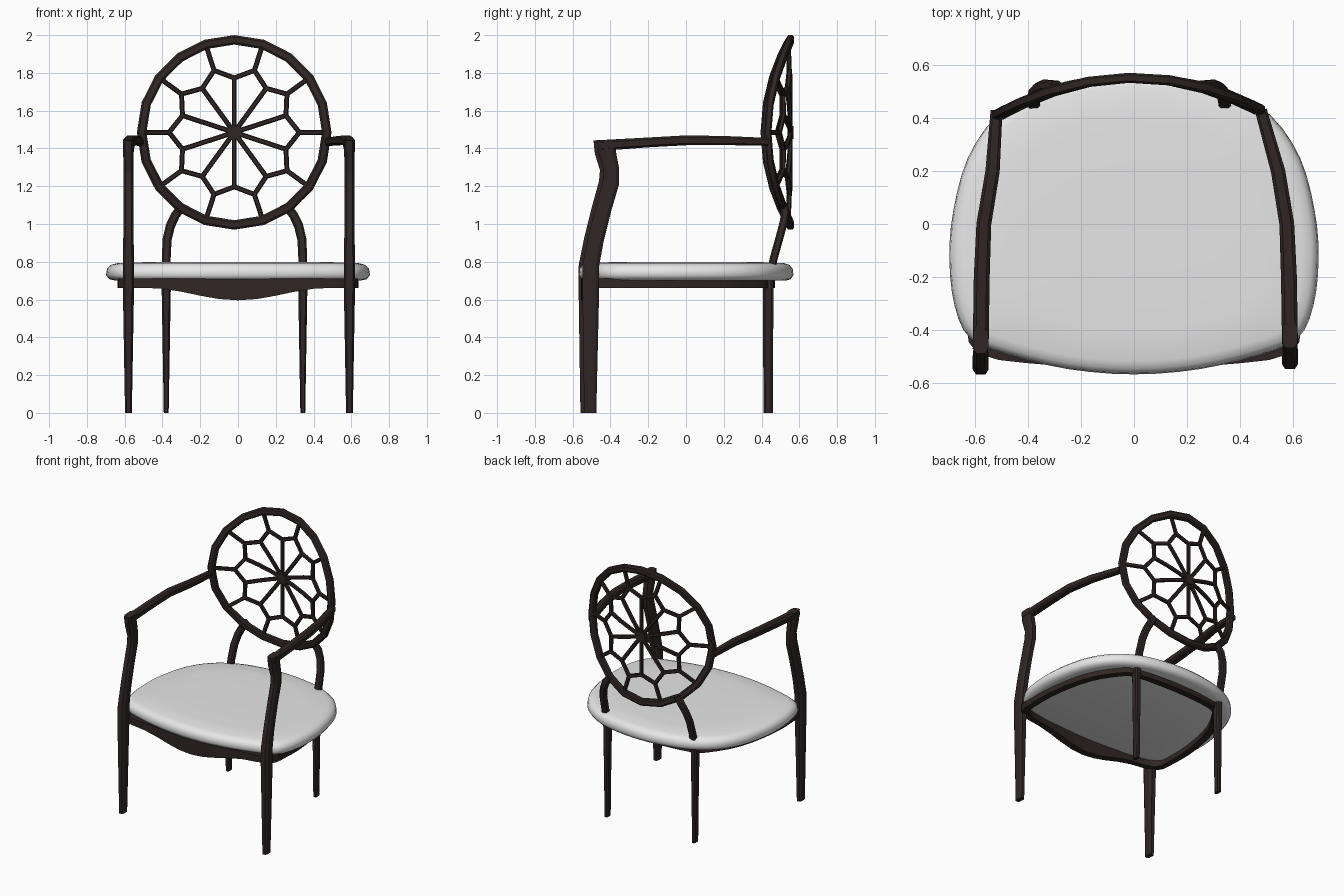
import bpy, bmesh, math
from mathutils import Vector

if "Cube" in bpy.data.objects:
    bpy.data.objects.remove(bpy.data.objects["Cube"])

def material(name, rgb):
    m = bpy.data.materials.new(name)
    m.diffuse_color = (*rgb, 1)
    m.use_nodes = True
    m.node_tree.nodes["Principled BSDF"].inputs["Base Color"].default_value = m.diffuse_color
    return m

WOOD = material("dark wood", (0.03, 0.019, 0.019))
FABRIC = material("white fabric", (0.8, 0.8, 0.8))

def finish(name, bm, mat, angle):
    bmesh.ops.recalc_face_normals(bm, faces=bm.faces)
    me = bpy.data.meshes.new(name)
    bm.to_mesh(me)
    bm.free()
    me.materials.append(mat)
    ob = bpy.data.objects.new(name, me)
    bpy.context.collection.objects.link(ob)
    bpy.ops.object.select_all(action='DESELECT')
    ob.select_set(True)
    bpy.context.view_layer.objects.active = ob
    bpy.ops.object.shade_smooth_by_angle(angle=math.radians(angle))
    return ob

def bridge(bm, a, b):
    n = len(a)
    for i in range(n):
        bm.faces.new((a[i], a[(i + 1) % n], b[(i + 1) % n], b[i]))

# chamfered square cross-section, unit width
C = 0.3
SECTION = [(.5, -C), (.5, C), (C, .5), (-C, .5), (-.5, C), (-.5, -C), (-C, -.5), (C, -.5)]

def sweep(bm, path, sizes, ref, closed=False):
    """Sweep the section along path; sizes = (along ref, across ref) per point."""
    pts = [Vector(p) for p in path]
    n = len(pts)
    rings = []
    for i, p in enumerate(pts):
        if closed:
            t = pts[(i + 1) % n] - pts[i - 1]
        else:
            t = pts[min(i + 1, n - 1)] - pts[max(i - 1, 0)]
        t.normalize()
        u = Vector(ref)
        u = (u - t * u.dot(t)).normalized()
        v = t.cross(u)
        w, d = sizes[i] if isinstance(sizes, list) else sizes
        rings.append([bm.verts.new(p + u * a * w + v * b * d) for a, b in SECTION])
    for a, b in zip(rings, rings[1:]):
        bridge(bm, a, b)
    if closed:
        bridge(bm, rings[-1], rings[0])
    else:
        bm.faces.new(rings[0])
        bm.faces.new(rings[-1])

def spline(points, steps):
    """Closed Catmull-Rom curve through 2D points."""
    n, out = len(points), []
    for i in range(n):
        a, b, c, d = (Vector(points[(i + k) % n]) for k in (-1, 0, 1, 2))
        for s in range(steps):
            t = s / steps
            out.append(0.5 * (2 * b + (c - a) * t + (2 * a - 5 * b + 4 * c - d) * t**2
                              + (3 * b - a - 3 * c + d) * t**3))
    return out

def mirrored(half):
    """Closed outline from the half running front centre to back centre."""
    return half + [(-x, y) for x, y in reversed(half[1:-1])]

# seat cushion: stacked, inset copies of one outline
outline = spline(mirrored([(0, -.57), (.25, -.55), (.48, -.495), (.62, -.435), (.68, -.31),
                           (.70, -.13), (.685, .05), (.63, .25), (.52, .41), (.36, .51),
                           (.18, .555), (0, .57)]), 3)
bm = bmesh.new()
layers = []
for s, z in [(.925, .70), (.975, .708), (.998, .73), (.99, .765), (.96, .784), (.91, .793), (.7, .798), (.35, .8)]:
    layers.append([bm.verts.new((p.x * s, p.y * s, z)) for p in outline])
for a, b in zip(layers, layers[1:]):
    bridge(bm, a, b)
bm.faces.new(layers[0])
bm.faces.new(layers[-1])
finish("seat_cushion", bm, FABRIC, 60)

# seat rail with a drooping front apron
rail = spline(mirrored([(0, -.555), (.3, -.535), (.59, -.49), (.635, -.33), (.63, -.1),
                        (.57, .17), (.45, .37), (.34, .44), (0, .47)]), 3)
bm = bmesh.new()
loops = [[], [], [], []]
for p in rail:
    low = .662
    if p.y < -.3 and abs(p.x) < .48:
        low -= .033 * (1 + math.cos(math.pi * p.x / .48))
    q = p - p.normalized() * .05
    for k, (r, z) in enumerate([(p, .712), (p, low), (q, low), (q, .712)]):
        loops[k].append(bm.verts.new((r.x, r.y, z)))
for k in range(4):
    bridge(bm, loops[k], loops[(k + 1) % 4])
finish("seat_rail", bm, WOOD, 35)

# round back, bowed around the sitter
CX, CZ = -.02, 1.485
def back(r, deg):
    a = math.radians(deg)
    dx = r * math.cos(a)
    return (CX + dx, .553 - .135 * (dx / .5) ** 2 + .02 * dx, CZ + r * math.sin(a))

bm = bmesh.new()
sweep(bm, [back(.49, 90 + 18 * i) for i in range(20)], (.038, .05), (0, 1, 0), True)
finish("back_ring", bm, WOOD, 25)

bm = bmesh.new()
for i in range(10):
    a = 18 + 36 * i
    sweep(bm, [back(.29 * k / 3, a) for k in range(4)], (.022, .026), (0, 1, 0))
    sweep(bm, [back(.34, a + 18), back(.48, a + 18)], (.022, .026), (0, 1, 0))
    for side in (-18, 18):
        sweep(bm, [back(.288, a), back(.345, a + side)], (.022, .026), (0, 1, 0))
x, y, z = back(0, 0)
sweep(bm, [(x, y - .016, z), (x, y + .016, z)], (.07, .07), (1, 0, 0))
finish("back_lattice", bm, WOOD, 25)

# legs and arms; the two sides differ by a small offset
for name, s, fx, fy, rx in [("left", -1, -.58, -.012, -.38), ("right", 1, .59, .008, .343)]:
    # front leg rising into the arm post
    bm = bmesh.new()
    path = [(0, -.515, 0), (0, -.512, .68), (0, -.512, .78), (0, -.485, .92),
            (0, -.445, 1.08), (0, -.405, 1.22), (0, -.403, 1.29), (0, -.425, 1.38), (0, -.428, 1.445)]
    sweep(bm, [(fx, y + fy, z) for _, y, z in path],
          [(.036, .064), (.06, .09), (.06, .088), (.055, .085), (.052, .085),
           (.052, .088), (.052, .082), (.056, .092), (.058, .1)], (1, 0, 0))
    finish(name + "_front_leg", bm, WOOD, 25)

    # armrest curving in to the back ring
    bm = bmesh.new()
    path = [(fx, -.46 + fy, 1.415), (fx - s * .004, -.2, 1.432), (fx - s * .012, 0, 1.443),
            (fx - s * .045, .2, 1.442), (CX + s * .5, .43, 1.435)]
    sweep(bm, path, [(.06, .056), (.06, .052), (.056, .052), (.054, .048), (.045, .042)], (1, 0, 0))
    finish(name + "_armrest", bm, WOOD, 25)

    # rear leg
    bm = bmesh.new()
    sweep(bm, [(rx, .435, 0), (rx, .435, .7)], [(.026, .05), (.05, .056)], (1, 0, 0))
    finish(name + "_rear_leg", bm, WOOD, 25)

    # curved back support
    bm = bmesh.new()
    path = [(rx, .44, .7), (rx, .465, .82), (rx - s * .005, .493, .92), (rx - s * .022, .512, .99),
            (rx - s * .048, .525, 1.045), (rx - s * .085, .52, 1.095)]
    sweep(bm, path, (.047, .042), (1, 0, 0))
    finish(name + "_back_support", bm, WOOD, 25)
